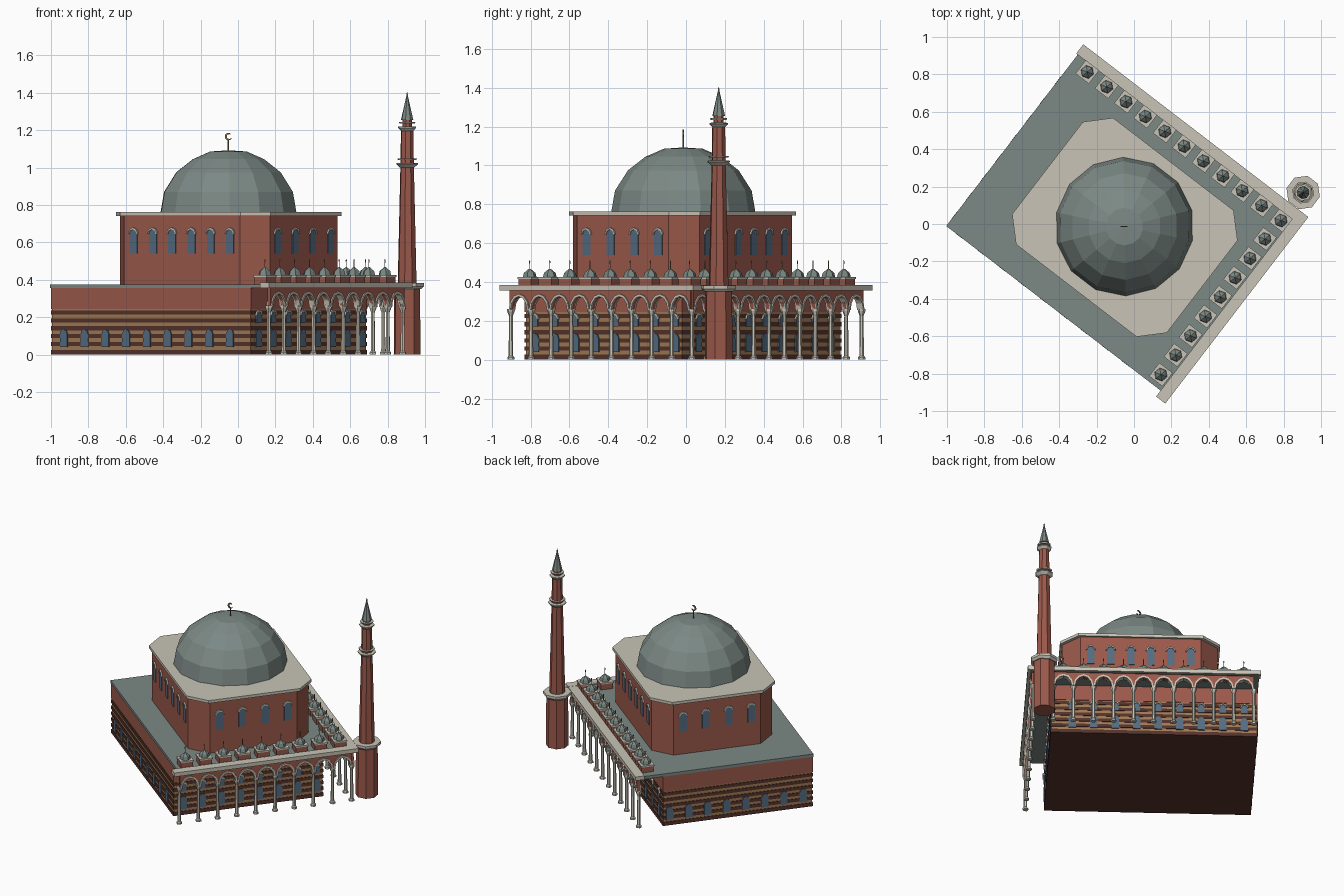
import bpy, bmesh, math
from mathutils import Matrix, Vector

if "Cube" in bpy.data.objects:
    bpy.data.objects.remove(bpy.data.objects["Cube"])

TURN = Matrix.Rotation(math.radians(-37.5), 4, 'Z')   # whole building is turned on its plot
COLORS = {
    "brick": (.33, .10, .07, 1), "stone": (.58, .55, .47, 1), "lead": (.20, .25, .235, 1),
    "glass": (.09, .15, .22, 1), "tan": (.36, .20, .09, 1), "brown": (.09, .032, .025, 1),
    "gold": (.25, .16, .07, 1)}
mats = {}
for k, c in COLORS.items():
    mats[k] = bpy.data.materials.new(k)
    mats[k].diffuse_color = c
parts = {}
I = Matrix.Identity(4)


def part(name, mat):
    return parts.setdefault(name, (bmesh.new(), mat))[0]


def prism(name, mat, outline, z0, z1, M=I):
    """Extrude a 2D outline from z0 to z1, then place it by M."""
    bm = part(name, mat)
    lo = [bm.verts.new(M @ Vector((x, y, z0))) for x, y in outline]
    hi = [bm.verts.new(M @ Vector((x, y, z1))) for x, y in outline]
    bm.faces.new(lo[::-1])
    bm.faces.new(hi)
    n = len(lo)
    for i in range(n):
        bm.faces.new((lo[i], lo[(i + 1) % n], hi[(i + 1) % n], hi[i]))


def box(name, mat, x0, x1, y0, y1, z0, z1):
    prism(name, mat, [(x0, y0), (x1, y0), (x1, y1), (x0, y1)], z0, z1)


def lathe(name, mat, profile, n, x, y, turn=0):
    """Closed faceted solid of revolution from (radius, z) points."""
    bm = part(name, mat)
    rings = [[bm.verts.new((x + r * math.cos(turn + i * math.tau / n),
                            y + r * math.sin(turn + i * math.tau / n), z))
              for i in range(n)] for r, z in profile]
    for a, b in zip(rings, rings[1:]):
        for i in range(n):
            j = (i + 1) % n
            bm.faces.new((a[i], a[j], b[j], b[i]))
    bm.faces.new(rings[0][::-1])
    bm.faces.new(rings[-1])


def wall(side, pos):
    """Frame on a wall plane: x along the wall, y up, z outward."""
    out = {'NE': (0, 1, 0), 'SW': (0, -1, 0), 'SE': (1, 0, 0), 'NW': (-1, 0, 0)}[side]
    along = (1, 0, 0) if side in ('NE', 'SW') else (0, 1, 0)
    M = Matrix((along, (0, 0, 1), out)).transposed().to_4x4()
    M.translation = Vector(out) * pos
    return M


def arch(cx, half, spring, top, n=6):
    """Arch curve points from left springing to right springing."""
    return [(cx - half * math.cos(math.pi * i / n),
             spring + (top - spring) * math.sin(math.pi * i / n)) for i in range(n + 1)]


def window(side, pos, c, half, z0, z1, frame=True):
    M = wall(side, pos)
    curve = arch(c, half, z1 - half, z1, 4)
    prism("window_glass", "glass", [(c - half, z0)] + curve + [(c + half, z0)], -.004, .004, M)
    if frame:
        outer = arch(c, half + .008, z1 - half, z1 + .01, 4)
        prism("window_frames", "stone", outer + curve[::-1], -.004, .01, M)


# striped lower walls
U0, U1, V0, V1 = -.787, .56, -.617, .405
box("lower_wall", "tan", U0 + .004, U1 - .004, V0 + .004, V1 - .004, .01, .25)
for k in range(6):
    z = .042 * k
    box("wall_bands", "brown", U0, U1, V0, V1, z + (.004 if k else 0), z + .026)
box("upper_wall", "brick", U0, U1, V0, V1, .245, .36)

# flat roof and cornices over the two arcades
box("roof", "lead", -.79, .70, -.62, .585, .355, .375)
box("cornice", "stone", .655, .717, -.66, .597, .357, .385)
box("cornice", "stone", -.80, .66, .535, .597, .357, .384)

# lower windows
for i in range(9):
    u = -.70 + i * .14
    window('SW', .617, u, .024, .04, .135, False)
    if u < .5:
        window('NE', .405, u, .024, .04, .135, False)
        window('NE', .405, u, .02, .17, .23)
for i in range(8):
    v = -.55 + i * .13
    window('NW', .787, v, .024, .04, .135, False)
    if v < .38:
        window('SE', .56, v, .024, .04, .135, False)
        window('SE', .56, v, .02, .17, .23)

# arcades: columns, pierced brick band, stone arches, small domes
STEP = .1305


def column(x, y):
    lathe("columns", "stone", [(.019, 0), (.019, .012), (.012, .02), (.010, .225),
                               (.020, .25), (.020, .262)], 6, x, y)


def small_dome(x, y):
    h = .045
    box("dome_bases", "brick", x - h + .004, x + h - .004, y - h + .004, y + h - .004, .37, .415)
    box("dome_base_caps", "stone", x - h, x + h, y - h, y + h, .415, .425)
    lathe("small_domes", "lead", [(.036, .424), (.030, .447), (.004, .468)], 6, x, y, .3)
    lathe("small_finials", "gold", [(.002, .465), (.002, .49), (.004, .505), (.001, .512)], 4, x, y)


def arcade(side, pos, end, bays):
    M = wall(side, pos)
    for k in range(bays):
        c = end - STEP * (k + .5)
        a, b = c - STEP / 2, c + STEP / 2
        inner = arch(c, .053, .255, .325)
        outer = arch(c, .0645, .255, .339)
        prism("arcade_band", "brick", [(a, .36), (a, .255)] + inner + [(b, .255), (b, .36)],
              -.010, .012, M)
        prism("arcade_arches", "stone", outer + inner[::-1], -.02, .02, M)


arcade('NE', .56, .68, 11)
arcade('SE', .68, .56, 9)
for k in range(12):
    column(.68 - STEP * k, .56)
for k in range(1, 10):
    column(.68, .56 - STEP * k)
for k in range(11):
    small_dome(.612 - STEP * k, .493)
for k in range(1, 9):
    small_dome(.604, .493 - STEP * k)


# chamfered upper hall with its slab and windows
def chamfered(e, c=.115):
    x0, x1, y0, y1 = -.549 + e, .493 - e, -.47 + e, .382 - e
    return [(x0 + c, y0), (x1 - c, y0), (x1, y0 + c), (x1, y1 - c),
            (x1 - c, y1), (x0 + c, y1), (x0, y1 - c), (x0, y0 + c)]


prism("hall", "brick", chamfered(.015), .37, .745)
prism("hall_slab", "stone", chamfered(0), .742, .762)
for i in range(6):
    u = -.028 + (i - 2.5) * .13
    window('SW', .455, u, .025, .54, .67)
    window('NE', .367, u, .025, .54, .67)
for i in range(4):
    v = -.044 + (i - 1.5) * .155
    window('SE', .478, v, .025, .54, .67)
    window('NW', .534, v, .025, .54, .67)

# main dome and crescent finial
CX, CY = -.032, -.042
lathe("main_dome", "lead", [(.372, .755), (.352, .87), (.285, .975), (.195, 1.045),
                            (.10, 1.086), (.01, 1.092)], 14, CX, CY)
lathe("finial", "gold", [(.004, 1.08), (.004, 1.15)], 5, CX, CY)
mid = [math.radians(60 + 30 * i) for i in range(10)]
cres = [(.02 * math.cos(t), .02 * math.sin(t)) for t in mid] + \
       [(.004 + .013 * math.cos(t), .013 * math.sin(t)) for t in mid[::-1]]
F = TURN.inverted() @ Matrix.Rotation(math.pi / 2, 4, 'X')
F.translation = Vector((CX, CY, 1.166))
prism("crescent", "gold", cres, -.003, .003, F)

# minaret: base, tapering shaft, two balconies, spire
MX, MY = .615, .684
lathe("minaret_base", "brick", [(.074, 0), (.071, .36)], 8, MX, MY, .4)
lathe("minaret_base_cap", "stone", [(.078, .35), (.092, .365), (.092, .382)], 8, MX, MY, .4)
lathe("minaret_shaft", "brick", [(.052, .38), (.037, 1.02), (.034, 1.21), (.027, 1.215),
                                 (.026, 1.265)], 8, MX, MY, .4)
for z, r in ((1.0, .06), (1.195, .05)):
    lathe("minaret_balconies", "stone", [(r * .65, z), (r, z + .018), (r, z + .024),
                                         (r * .6, z + .026)], 8, MX, MY, .4)
    lathe("minaret_balconies", "stone", [(r * .85, z + .04), (r * .9, z + .048)], 8, MX, MY, .4)
lathe("minaret_spire", "lead", [(.034, 1.255), (.004, 1.385)], 8, MX, MY, .4)
lathe("minaret_tip", "gold", [(.003, 1.38), (.005, 1.392), (.001, 1.405)], 4, MX, MY)

# turn the parts into objects
for name, (bm, mat) in parts.items():
    bm.transform(TURN)
    bmesh.ops.recalc_face_normals(bm, faces=bm.faces)
    me = bpy.data.meshes.new(name)
    bm.to_mesh(me)
    bm.free()
    me.materials.append(mats[mat])
    bpy.context.collection.objects.link(bpy.data.objects.new(name, me))

for m in bpy.data.materials:
    if m.users and not m.is_grease_pencil:
        m.use_nodes = True
        m.node_tree.nodes["Principled BSDF"].inputs["Base Color"].default_value = m.diffuse_color
